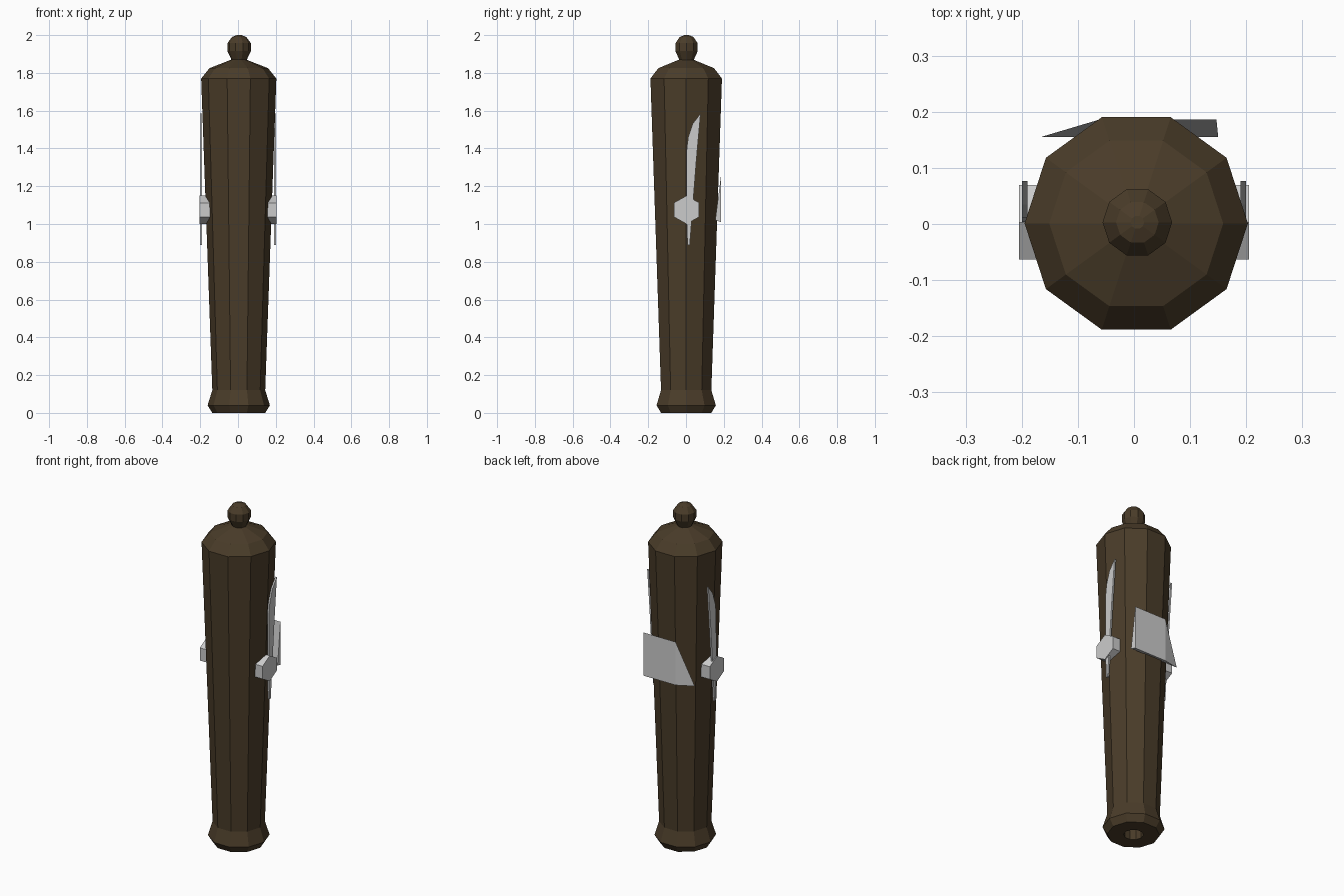
import bpy, bmesh, math

if "Cube" in bpy.data.objects:
    bpy.data.objects.remove(bpy.data.objects["Cube"])


def material(name, rgb):
    m = bpy.data.materials.new(name)
    m.diffuse_color = (*rgb, 1)
    m.use_nodes = True
    m.node_tree.nodes["Principled BSDF"].inputs["Base Color"].default_value = m.diffuse_color
    return m


BRONZE = material("dark_bronze", (0.068, 0.045, 0.022))
STEEL = material("pale_grey", (0.6, 0.6, 0.6))


def make(name, verts, faces, mat):
    me = bpy.data.meshes.new(name)
    bm = bmesh.new()
    vs = [bm.verts.new(v) for v in verts]
    for f in faces:
        bm.faces.new([vs[i] for i in f])
    bmesh.ops.recalc_face_normals(bm, faces=bm.faces)
    bm.to_mesh(me)
    bm.free()
    me.materials.append(mat)
    ob = bpy.data.objects.new(name, me)
    bpy.context.collection.objects.link(ob)
    return ob


def lathe(name, profile, sides, mat, cx=0.004, cy=0.001):
    """Revolve (radius, z) rings about the vertical, capping both ends."""
    verts = [(cx + r * math.cos(2 * math.pi * i / sides),
              cy + r * math.sin(2 * math.pi * i / sides), z)
             for r, z in profile for i in range(sides)]
    n = len(profile)
    faces = [(k * sides + i, k * sides + (i + 1) % sides,
              (k + 1) * sides + (i + 1) % sides, (k + 1) * sides + i)
             for k in range(n - 1) for i in range(sides)]
    faces += [tuple(range(sides)), tuple(range((n - 1) * sides, n * sides))]
    return make(name, verts, faces, mat)


def side_plate(name, outline, x0, x1, mat):
    """Extrude a (y, z) outline between two x positions."""
    n = len(outline)
    verts = [(x, y, z) for x in (x0, x1) for y, z in outline]
    faces = [tuple(range(n)), tuple(range(n, 2 * n))]
    faces += [(i, (i + 1) % n, n + (i + 1) % n, n + i) for i in range(n)]
    return make(name, verts, faces, mat)


# Barrel standing on its muzzle, with bore, flared lip and domed breech
lathe("barrel", [(0.053, 0.25), (0.053, 0.0), (0.14, 0.0), (0.165, 0.04),
                 (0.14, 0.12), (0.199, 1.77), (0.155, 1.825), (0.04, 1.87)],
      10, BRONZE)

# Breech knob
lathe("breech_knob", [(0.036, 1.86), (0.062, 1.915), (0.062, 1.957),
                      (0.038, 1.99), (0.012, 2.0)], 10, BRONZE, 0.006, 0.003)

# Hexagonal trunnions and narrow blades on both sides
hexagon = [(0.003 + 0.077 * math.sin(math.pi / 3 * i),
            1.075 + 0.075 * math.cos(math.pi / 3 * i)) for i in range(6)]
blade = [(0.077, 1.585), (0.035, 1.53), (0.012, 1.46), (0.004, 1.4),
         (0.002, 1.05), (0.008, 0.89), (0.02, 0.89), (0.055, 1.34)]
for side, s in (("left", -1), ("right", 1)):
    side_plate(side + "_trunnion", hexagon, s * 0.1, s * 0.205, STEEL)
    side_plate(side + "_blade", blade, s * 0.19, s * 0.2, STEEL)

# Wedge plate on the back: thin at the top, thick at the bottom, pointed end
make("back_plate",
     [(0.15, 0.155, 1.02), (0.147, 0.186, 1.01), (-0.062, 0.186, 1.01),
      (-0.166, 0.155, 1.02), (0.147, 0.186, 1.265), (-0.062, 0.186, 1.265)],
     [(0, 1, 2, 3), (1, 2, 5, 4), (2, 3, 5), (0, 3, 5, 4), (0, 1, 4)], STEEL)
